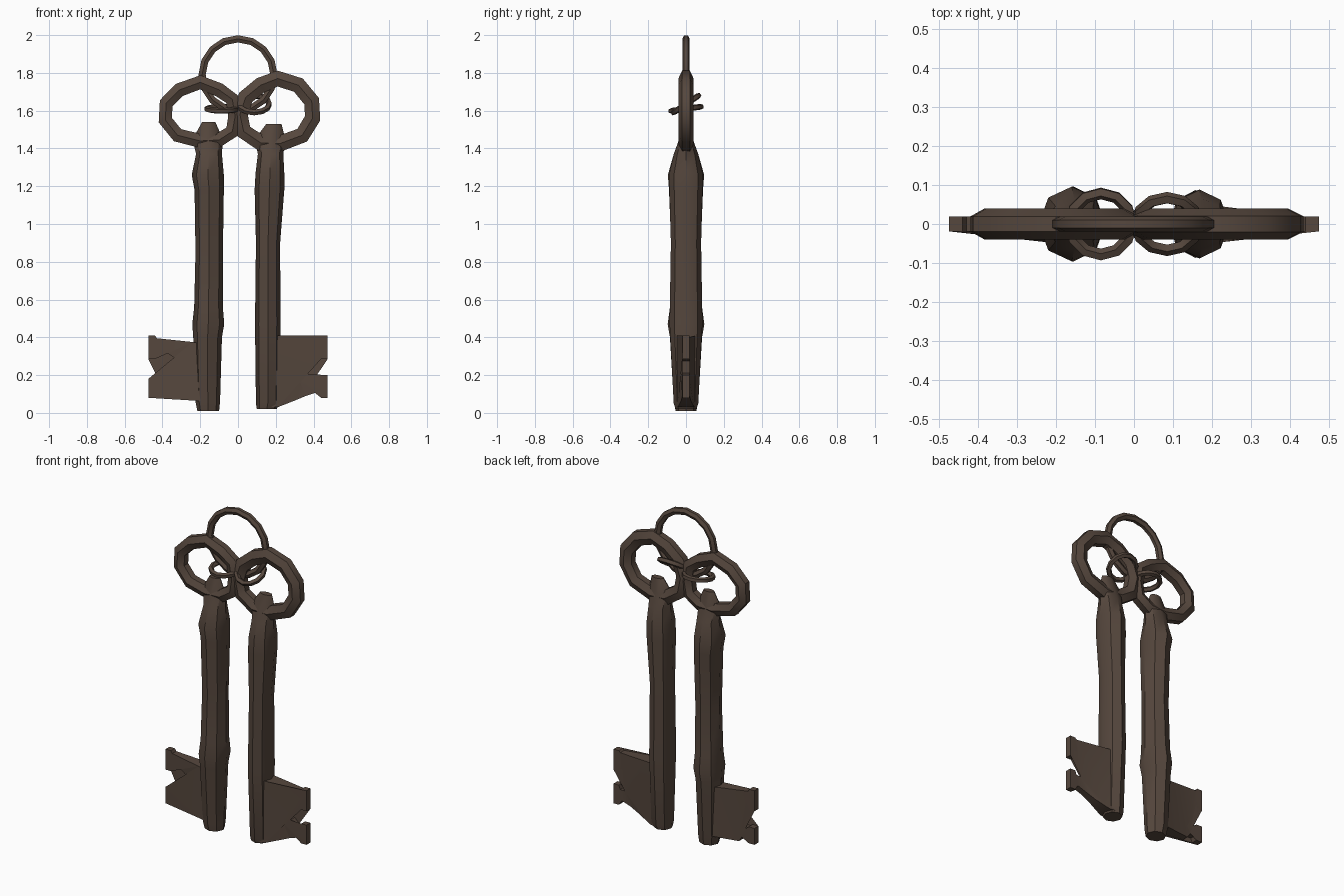
import bpy, bmesh, math
from mathutils import Matrix, Vector

if "Cube" in bpy.data.objects:
    bpy.data.objects.remove(bpy.data.objects["Cube"])

brown = bpy.data.materials.new("dark bronze brown")
brown.diffuse_color = (0.092, 0.063, 0.047, 1)
brown.use_nodes = True
brown.node_tree.nodes["Principled BSDF"].inputs["Base Color"].default_value = brown.diffuse_color


def finish(name, bm, matrix=None, angle=40):
    if matrix:
        bm.transform(matrix)
    bmesh.ops.recalc_face_normals(bm, faces=bm.faces[:])
    me = bpy.data.meshes.new(name)
    bm.to_mesh(me)
    bm.free()
    me.materials.append(brown)
    ob = bpy.data.objects.new(name, me)
    bpy.context.collection.objects.link(ob)
    bpy.ops.object.select_all(action='DESELECT')
    ob.select_set(True)
    bpy.context.view_layer.objects.active = ob
    bpy.ops.object.shade_smooth_by_angle(angle=math.radians(angle))
    return ob


def skin(bm, rings, closed):
    n = len(rings)
    for i in range(n if closed else n - 1):
        a, b = rings[i], rings[(i + 1) % n]
        k = len(a)
        for j in range(k):
            bm.faces.new((a[j], a[(j + 1) % k], b[(j + 1) % k], b[j]))
    if not closed:
        bm.faces.new(rings[0])
        bm.faces.new(rings[-1])


def loop_tube(name, path, half_w, half_y, sides, matrix=None):
    """Closed tube along a path in the xz plane."""
    bm = bmesh.new()
    rings = []
    n = len(path)
    for i, (x, z) in enumerate(path):
        (x0, z0), (x1, z1) = path[i - 1], path[(i + 1) % n]
        nrm = Vector((z1 - z0, -(x1 - x0))).normalized()
        ring = []
        for k in range(sides):
            a = 2 * math.pi * (k + 0.5) / sides
            c = math.cos(a) / math.cos(math.pi / sides) * half_w
            s = math.sin(a) / math.cos(math.pi / sides) * half_y
            ring.append(bm.verts.new((x + nrm.x * c, s, z + nrm.y * c)))
        rings.append(ring)
    skin(bm, rings, True)
    return finish(name, bm, matrix)


def shaft(name, profile, sides=8):
    """Loft of ovals: z, x min, x max, half depth."""
    bm = bmesh.new()
    rings = []
    for z, xa, xb, ry in profile:
        rings.append([bm.verts.new(((xa + xb) / 2 + (xb - xa) / 2 * math.cos(2 * math.pi * k / sides),
                                    ry * math.sin(2 * math.pi * k / sides), z)) for k in range(sides)])
    skin(bm, rings, False)
    return finish(name, bm)


def bit(name, outline, sign):
    """Toothed plate that thickens toward the shaft."""
    bm = bmesh.new()
    sheets = []
    for side in (-1, 1):
        sheets.append([bm.verts.new((sign * x, side * (0.019 + max(0, 0.33 - x) * 0.2), z))
                       for x, z in outline])
    skin(bm, sheets, False)
    bmesh.ops.triangulate(bm, faces=[f for f in bm.faces if len(f.verts) > 4])
    return finish(name, bm, angle=30)


def circle(r, n):
    return [(r * math.cos(2 * math.pi * i / n), r * math.sin(2 * math.pi * i / n)) for i in range(n)]


# shafts, with the tapered neck rising into the bow
shaft("left_shaft", [(0.01, -0.215, -0.10, 0.055), (0.06, -0.225, -0.095, 0.065),
                     (0.40, -0.237, -0.085, 0.085), (0.47, -0.242, -0.073, 0.097),
                     (0.56, -0.232, -0.08, 0.085), (0.85, -0.225, -0.08, 0.077),
                     (1.18, -0.23, -0.075, 0.09), (1.26, -0.245, -0.075, 0.096),
                     (1.37, -0.222, -0.085, 0.065), (1.45, -0.24, -0.08, 0.036),
                     (1.54, -0.19, -0.12, 0.02)])
shaft("right_shaft", [(0.02, 0.10, 0.205, 0.055), (0.05, 0.095, 0.22, 0.065),
                      (0.47, 0.09, 0.225, 0.087), (0.90, 0.095, 0.223, 0.08),
                      (1.18, 0.088, 0.245, 0.088), (1.27, 0.093, 0.245, 0.088),
                      (1.37, 0.105, 0.24, 0.065), (1.45, 0.09, 0.25, 0.036),
                      (1.53, 0.15, 0.23, 0.02)])

# bows
loop_tube("left_bow", [(-0.2, 1.75), (-0.31, 1.71), (-0.38, 1.64), (-0.385, 1.55), (-0.32, 1.47),
                       (-0.2, 1.44), (-0.1, 1.445), (-0.03, 1.49), (-0.015, 1.57), (-0.03, 1.66),
                       (-0.1, 1.71)], 0.037, 0.034, 6)
loop_tube("right_bow", [(0.21, 1.77), (0.32, 1.735), (0.39, 1.65), (0.395, 1.56), (0.34, 1.47),
                        (0.22, 1.425), (0.12, 1.43), (0.03, 1.49), (0.01, 1.58), (0.04, 1.67),
                        (0.12, 1.735)], 0.042, 0.035, 6)

# toothed bits
bit("left_bit", [(0.15, 0.36), (0.24, 0.375), (0.43, 0.395), (0.44, 0.41), (0.475, 0.41), (0.475, 0.285),
                 (0.44, 0.285), (0.425, 0.325), (0.40, 0.335), (0.30, 0.265), (0.335, 0.215), (0.42, 0.165),
                 (0.435, 0.18), (0.475, 0.18), (0.475, 0.08), (0.435, 0.08), (0.425, 0.105),
                 (0.39, 0.105), (0.37, 0.075), (0.22, 0.07), (0.15, 0.06)], -1)
bit("right_bit", [(0.15, 0.41), (0.43, 0.40), (0.44, 0.41), (0.475, 0.41), (0.475, 0.285), (0.44, 0.285),
                  (0.425, 0.30), (0.37, 0.29), (0.28, 0.275), (0.275, 0.21), (0.33, 0.20), (0.37, 0.205),
                  (0.40, 0.175), (0.43, 0.175), (0.44, 0.20), (0.475, 0.20), (0.475, 0.08), (0.44, 0.08),
                  (0.42, 0.11), (0.36, 0.09), (0.30, 0.065), (0.21, 0.03), (0.15, 0.03)], 1)

# large key ring and the two small links
loop_tube("key_ring", circle(0.19, 16), 0.019, 0.017, 6, Matrix.Translation((0, 0, 1.79)))
for name, x, z, tilt in (("left_link", -0.085, 1.61, 98), ("right_link", 0.085, 1.635, 124)):
    loop_tube(name, circle(0.08, 12), 0.013, 0.013, 5,
              Matrix.Translation((x, 0, z)) @ Matrix.Rotation(-math.radians(180 - tilt), 4, 'X'))
